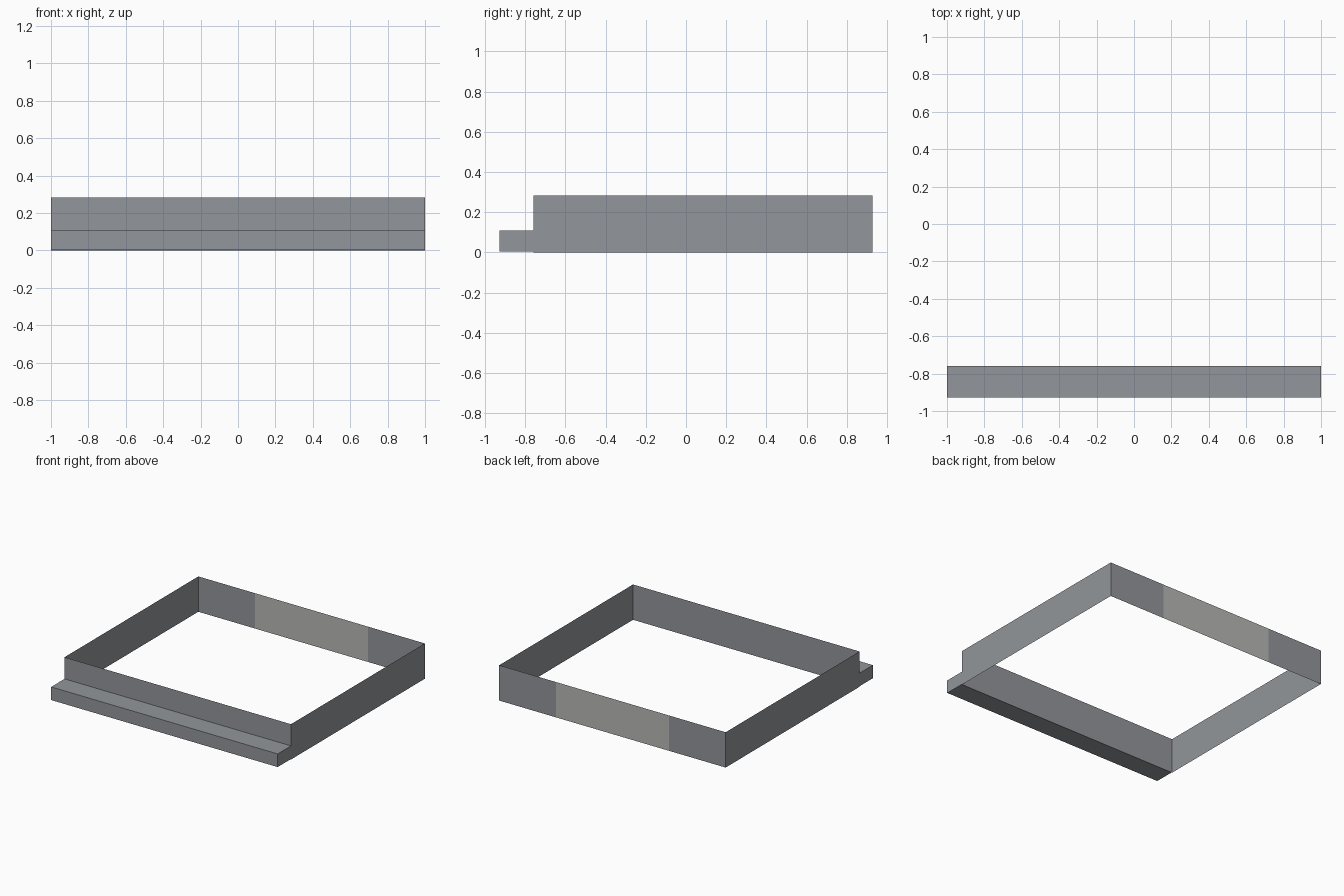
import bpy
import bmesh

HALF_W = 1.0
FRONT, WALL_FRONT, BACK = -0.928, -0.76, 0.928
WALL_TOP, STEP_TOP, STEP_BASE = 0.282, 0.109, 0.004
PANEL_HALF = 0.5

cube = bpy.data.objects.get("Cube")
if cube:
    bpy.data.objects.remove(cube, do_unlink=True)


def material(name, rgb):
    mat = bpy.data.materials.new(name)
    mat.use_nodes = True
    mat.diffuse_color = (*rgb, 1)
    mat.node_tree.nodes["Principled BSDF"].inputs["Base Color"].default_value = (*rgb, 1)
    return mat


def make_object(name, bm, mats):
    mesh = bpy.data.meshes.new(name)
    bm.to_mesh(mesh)
    bm.free()
    for mat in mats:
        mesh.materials.append(mat)
    obj = bpy.data.objects.new(name, mesh)
    bpy.context.collection.objects.link(obj)
    return obj


slate = material("slate grey", (0.29, 0.305, 0.325))
pale = material("pale grey", (0.48, 0.48, 0.47))

# Open wall ring: an outline raised into thin sheets, with a pale back panel
outline = [(-HALF_W, WALL_FRONT), (HALF_W, WALL_FRONT), (HALF_W, BACK),
           (PANEL_HALF, BACK), (-PANEL_HALF, BACK), (-HALF_W, BACK)]
bm = bmesh.new()
low = [bm.verts.new((x, y, 0)) for x, y in outline]
high = [bm.verts.new((x, y, WALL_TOP)) for x, y in outline]
for i in range(len(outline)):
    j = (i + 1) % len(outline)
    face = bm.faces.new((low[i], low[j], high[j], high[i]))
    mid = face.calc_center_median()
    face.material_index = int(mid.y > BACK - 0.01 and abs(mid.x) < 0.1)
make_object("wall_ring", bm, [slate, pale])

# Front step: a side profile swept across the width, open where it meets the wall
profile = [(WALL_FRONT, STEP_BASE), (FRONT, STEP_BASE),
           (FRONT, STEP_TOP), (WALL_FRONT, STEP_TOP)]
bm = bmesh.new()
right = [bm.verts.new((-HALF_W, y, z)) for y, z in profile]
left = [bm.verts.new((HALF_W, y, z)) for y, z in profile]
for i in range(len(profile) - 1):
    bm.faces.new((right[i], right[i + 1], left[i + 1], left[i]))
bm.faces.new(right)
bm.faces.new(left)
bmesh.ops.recalc_face_normals(bm, faces=bm.faces)
make_object("front_step", bm, [slate])
